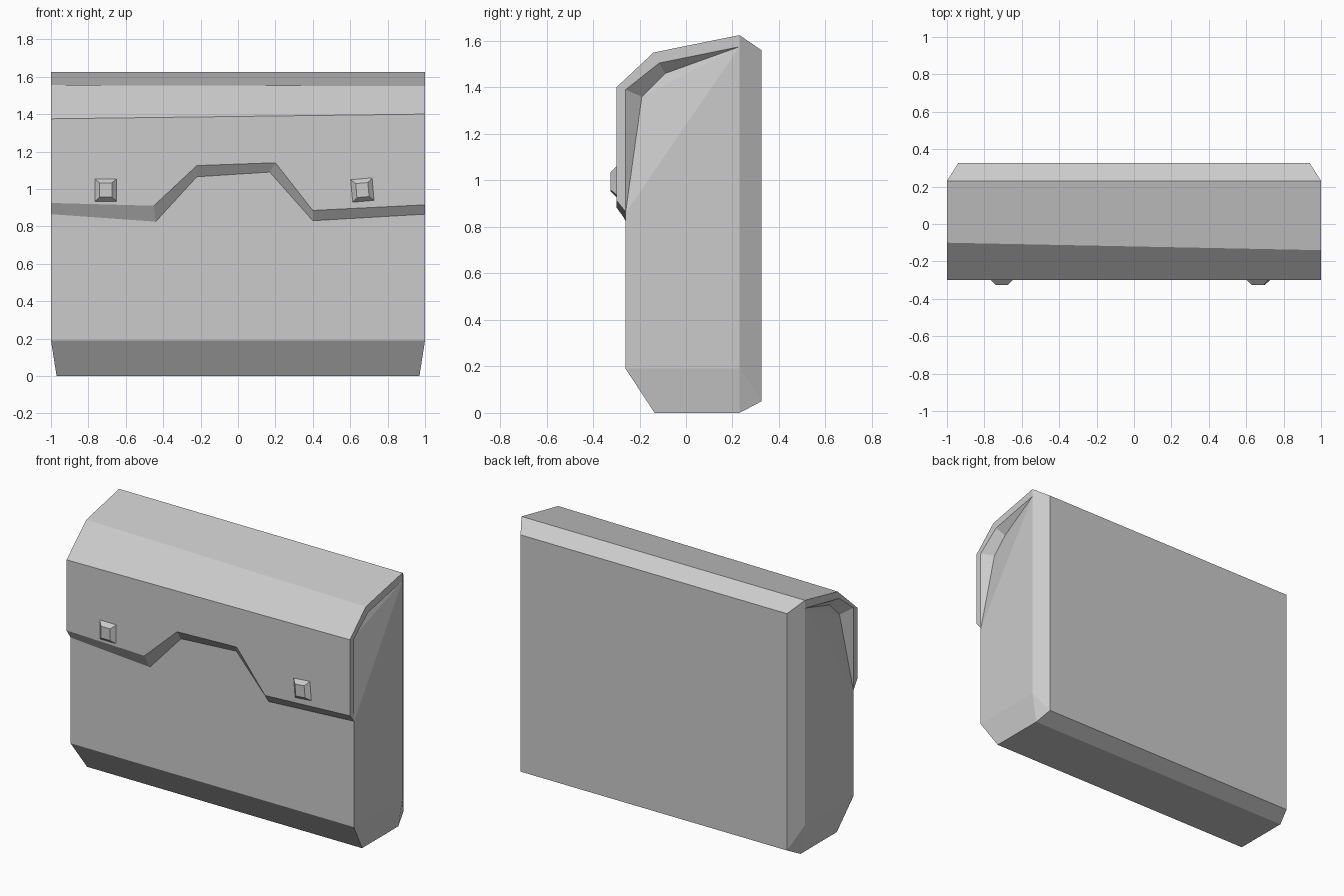
import bpy
import bmesh
from math import radians
from mathutils import Matrix, Vector

cube = bpy.data.objects.get("Cube")
if cube:
    bpy.data.objects.remove(cube)

grey = bpy.data.materials.new("plain grey")
grey.use_nodes = True
colour = (0.6, 0.6, 0.6, 1)
grey.diffuse_color = colour
grey.node_tree.nodes["Principled BSDF"].inputs["Base Color"].default_value = colour


def finish(name, bm):
    bmesh.ops.recalc_face_normals(bm, faces=bm.faces)
    mesh = bpy.data.meshes.new(name)
    bm.to_mesh(mesh)
    bm.free()
    mesh.materials.append(grey)
    obj = bpy.data.objects.new(name, mesh)
    bpy.context.collection.objects.link(obj)
    return obj


# Bag body: a side outline (half width, y, z) mirrored across x
outline = {
    "floor_front": (0.97, -0.135, 0), "low_front": (1, -0.26, 0.19),
    "mid_front": (1, -0.26, 0.86), "rim_front": (1, -0.26, 1.39),
    "rim_bend": (1, -0.115, 1.505), "rim_back": (1, 0.23, 1.575),
    "ridge": (1, 0.23, 1.625), "back_top": (0.94, 0.325, 1.56),
    "back_low": (0.94, 0.325, 0.05), "floor_back": (0.97, 0.23, 0),
}
# Points on the end panels, with the hollow tucked under the flap
end_points = {
    "corner": (1, 0.23, 0.19), "hollow_front": (0.95, -0.19, 1.36),
    "hollow_bend": (0.95, -0.09, 1.46),
}
end_faces = [
    "floor_front low_front corner floor_back",
    "low_front mid_front corner", "mid_front rim_back corner",
    "mid_front hollow_front rim_back", "hollow_front hollow_bend rim_back",
    "mid_front rim_front hollow_front",
    "rim_front rim_bend hollow_bend hollow_front",
    "rim_bend rim_back hollow_bend",
    "corner rim_back ridge back_top back_low", "corner back_low floor_back",
]
bm = bmesh.new()
ends = []
for side in (-1, 1):
    verts = {k: bm.verts.new((side * w, y, z))
             for k, (w, y, z) in {**outline, **end_points}.items()}
    for face in end_faces:
        bm.faces.new([verts[k] for k in face.split()])
    ends.append(verts)
names = list(outline)
for a, b in zip(names, names[1:] + names[:1]):
    bm.faces.new((ends[0][a], ends[0][b], ends[1][b], ends[1][a]))
finish("bag_body", bm)

# Flap: stepped lower edge, folded over the top to the back ridge
outer_edge = [(-1, 0.925), (-0.45, 0.91), (-0.22, 1.125),
              (0.2, 1.14), (0.4, 0.885), (1, 0.915)]
inner_edge = [(-1, 0.865), (-0.44, 0.825), (-0.22, 1.065),
              (0.17, 1.09), (0.4, 0.83), (1, 0.865)]
bm = bmesh.new()
outer = [bm.verts.new((x, -0.30, z)) for x, z in outer_edge]
inner = [bm.verts.new((x, -0.26, z)) for x, z in inner_edge]
for i in range(len(outer) - 1):
    bm.faces.new((outer[i], outer[i + 1], inner[i + 1], inner[i]))
left_fold = [(-0.30, 1.40), (-0.14, 1.55)]
right_fold = [(-0.30, 1.375), (-0.10, 1.555)]
rest = [outline[k][1:] for k in ("ridge", "rim_back", "rim_bend", "rim_front")]
left = [bm.verts.new((1, y, z)) for y, z in left_fold + rest]
right = [bm.verts.new((-1, y, z)) for y, z in right_fold + rest]
for i in range(len(left) - 1):
    bm.faces.new((left[i], left[i + 1], right[i + 1], right[i]))
bm.faces.new(outer + [left[0], right[0]])
bm.faces.new(inner + [left[-1], right[-1]])
bm.faces.new([outer[-1]] + left + [inner[-1]])
bm.faces.new([outer[0]] + right + [inner[0]])
finish("flap", bm)

# Two tapered studs on the flap
for name, x, tilt in (("right_stud", -0.707, 0), ("left_stud", 0.665, -5)):
    bm = bmesh.new()
    bmesh.ops.create_cube(bm, size=1)
    for v in bm.verts:
        front = v.co.y < 0
        size = (0.065, 0.075) if front else (0.125, 0.13)
        v.co = Vector((v.co.x * size[0], -0.325 if front else -0.295,
                       v.co.z * size[1]))
    bm.transform(Matrix.Translation((x, 0, 0.994)) @ Matrix.Rotation(radians(tilt), 4, "Y"))
    finish(name, bm)
